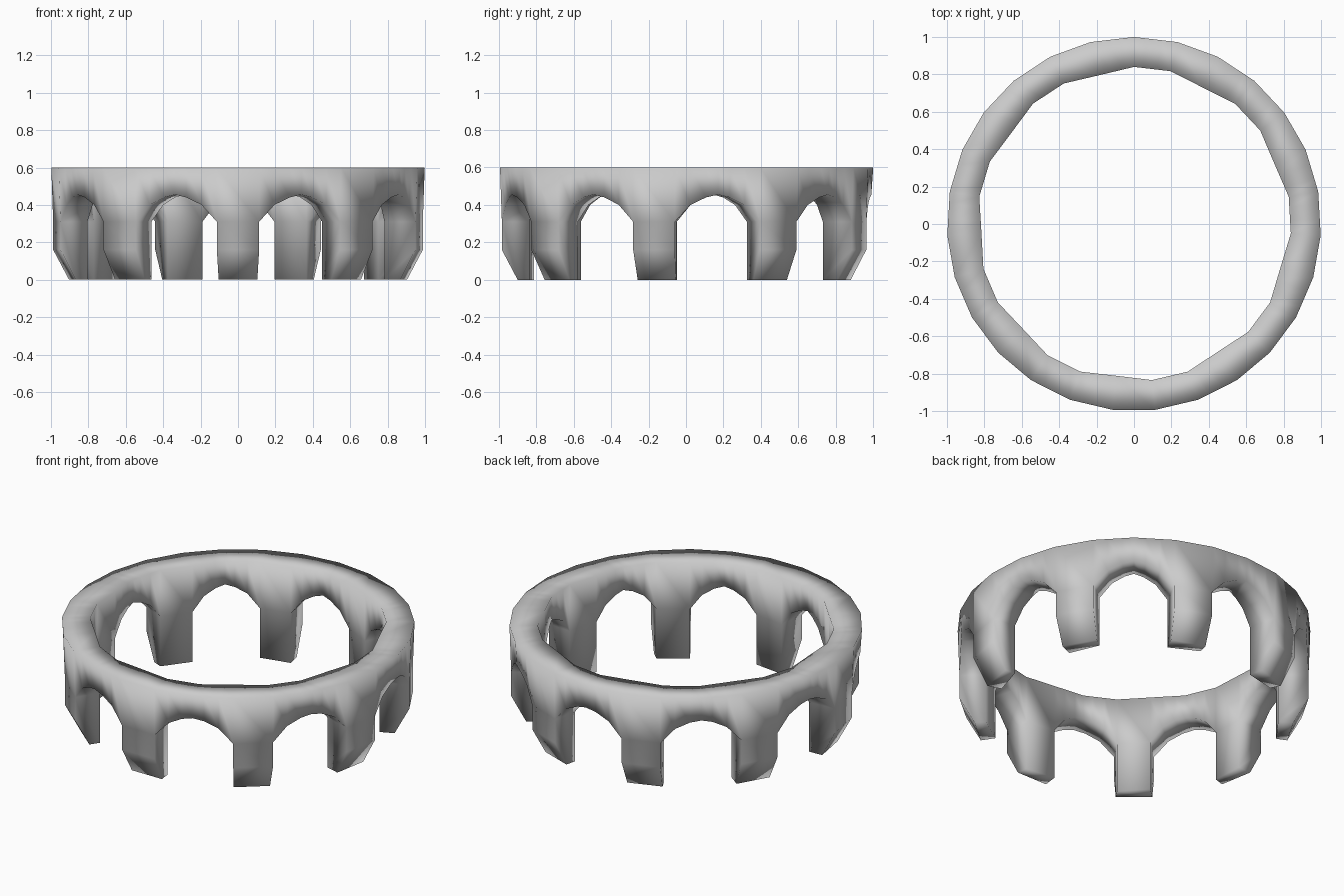
import bpy, bmesh
from math import sin, cos, pi

cube = bpy.data.objects.get("Cube")
if cube:
    bpy.data.objects.remove(cube, do_unlink=True)

LEGS = 9
STEP = 2 * pi / LEGS
HALF = STEP * 0.336      # half the opening of one arch
HEIGHT = 0.6
INNER = 0.84
# arch outline: fraction of the half opening, height of the underside
ARCH = [(-1, 0.31), (-0.64, 0.4), (-0.28, 0.44), (0, 0.455),
        (0.28, 0.44), (0.64, 0.4), (1, 0.31)]

bm = bmesh.new()


def point(radius, angle, z):
    return bm.verts.new((radius * cos(angle), radius * sin(angle), z))


def chord(radius, offset, span):
    """Radius on a straight chord that starts at offset 0 and covers span."""
    return radius * cos(span / 2) / cos(abs(offset) - span / 2)


def bridge(a, b, skip=None):
    """Join two cross-sections with quads, leaving out one side."""
    for i in range(len(a)):
        if i != skip:
            j = (i + 1) % len(a)
            bm.faces.new((a[i], a[j], b[j], b[i]))


def section(center, fraction, z):
    """Cross-section of the band: inner rim, outer rim, outer and inner underside."""
    d = fraction * HALF
    angle = center + d
    outer = chord(1.0, d, HALF)
    # the inside runs straight across one leg edge
    inner = chord(INNER, d, 2 * HALF if d > 0 else HALF)
    low = outer - 0.01
    return [point(inner, angle, HEIGHT), point(outer, angle, HEIGHT),
            point(low, angle, z), point(inner, angle, z)]


def leg_side(loop, angle):
    """Side outline of a leg hanging from the band, closed by a face."""
    inner = loop[3].co.xy.length
    side = [loop[3], loop[2], point(0.99, angle, 0.16),
            point(0.905, angle, 0), point(inner, angle, 0)]
    bm.faces.new(side)
    return side


# Band arches
arches = []
for k in range(LEGS):
    center = pi / 2 + k * STEP
    loops = [section(center, f, z) for f, z in ARCH]
    for a, b in zip(loops, loops[1:]):
        bridge(a, b)
    arches.append((center, loops))

# Legs between neighbouring arches
for k in range(LEGS):
    c0, left = arches[k]
    c1, right = arches[(k + 1) % LEGS]
    bridge(left[-1], right[0], skip=2)
    bridge(leg_side(left[-1], c0 + HALF), leg_side(right[0], c1 - HALF), skip=0)

bmesh.ops.recalc_face_normals(bm, faces=bm.faces)

# Soft shading all over
for face in bm.faces:
    face.smooth = True

mesh = bpy.data.meshes.new("arched_ring")
bm.to_mesh(mesh)
bm.free()
ring = bpy.data.objects.new("arched_ring", mesh)
bpy.context.collection.objects.link(ring)

# Plain grey material
grey = bpy.data.materials.new("light_grey")
grey.use_nodes = True
color = (0.6, 0.6, 0.6, 1)
grey.diffuse_color = color
grey.node_tree.nodes["Principled BSDF"].inputs["Base Color"].default_value = color
mesh.materials.append(grey)
